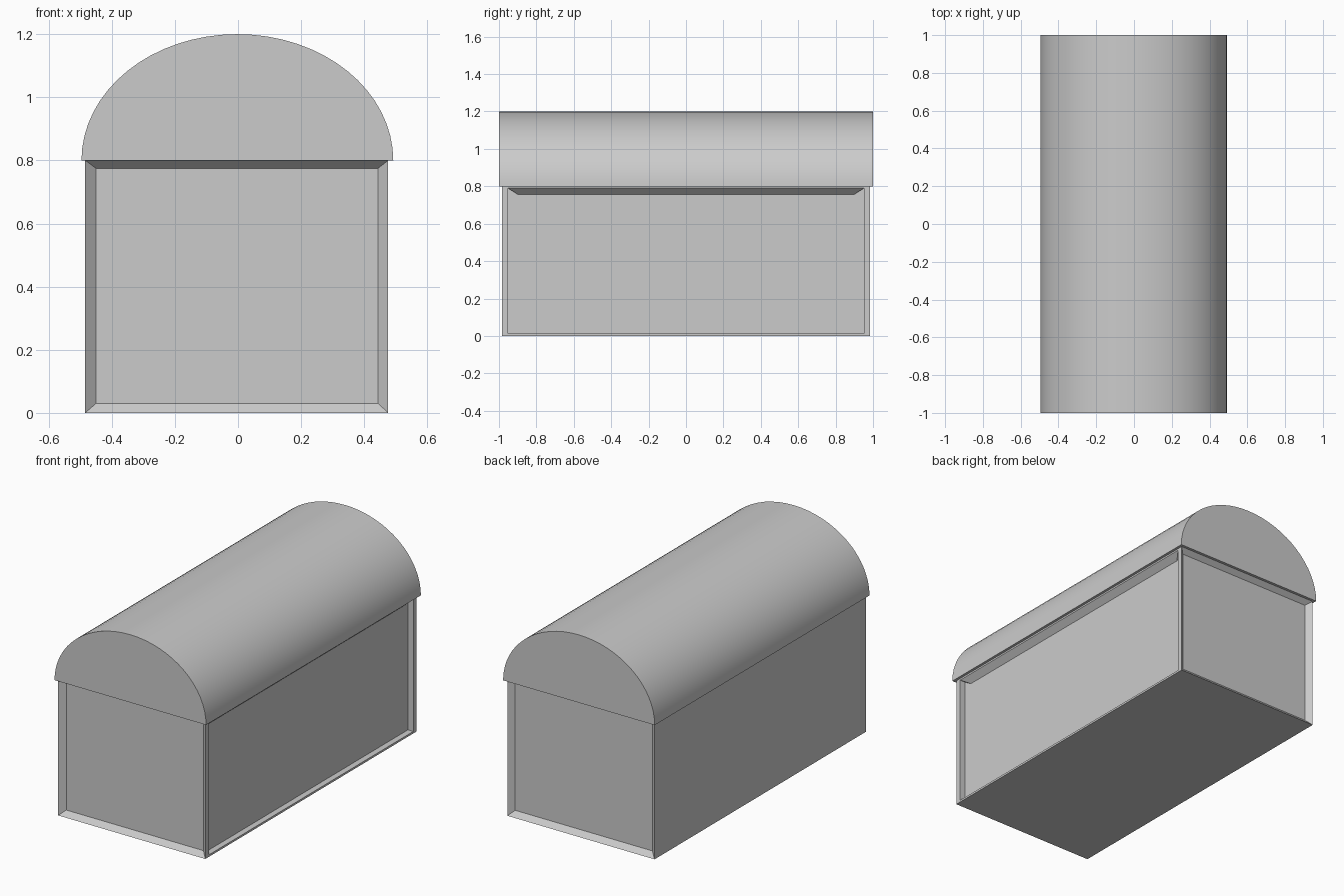
import bpy, bmesh, math
from mathutils import Vector

if "Cube" in bpy.data.objects:
    bpy.data.objects.remove(bpy.data.objects["Cube"])

X0, X1, YB, ZB = -0.484, 0.476, 0.984, 0.8   # body extents


def finish(name, bm, smooth=False):
    bmesh.ops.recalc_face_normals(bm, faces=bm.faces)
    mesh = bpy.data.meshes.new(name)
    bm.to_mesh(mesh)
    bm.free()
    ob = bpy.data.objects.new(name, mesh)
    bpy.context.collection.objects.link(ob)
    if smooth:
        bpy.ops.object.select_all(action='DESELECT')
        ob.select_set(True)
        bpy.context.view_layer.objects.active = ob
        bpy.ops.object.shade_smooth_by_angle(angle=math.radians(30))
    return ob


def inset_to(bm, face, xs, ys, zs):
    """Inset a face, then snap its corners to the given low/high limits."""
    mid = face.calc_center_median()
    bmesh.ops.inset_individual(bm, faces=[face], thickness=0.01)
    for v in face.verts:
        v.co = Vector([lim[c > m] for lim, c, m in zip((xs, ys, zs), v.co, mid)])


def side(bm, normal):
    return max(bm.faces, key=lambda f: f.normal.dot(Vector(normal)))


# Body: box with recessed front, back and right panels, plain left side
bm = bmesh.new()
bmesh.ops.create_cube(bm, size=1)
for v in bm.verts:
    v.co = (X1 if v.co.x > 0 else X0, YB if v.co.y > 0 else -YB, ZB if v.co.z > 0 else 0)
bm.normal_update()
front, back, right = (side(bm, n) for n in ((0, -1, 0), (0, 1, 0), (1, 0, 0)))
for face, y in ((front, -0.956), (back, 0.956)):
    inset_to(bm, face, (-0.45, 0.444), (y, y), (0.03, 0.775))
for x in (X1, 0.441):      # flat rim, then straight-in walls
    inset_to(bm, right, (x, x), (-0.952, 0.952), (0.012, 0.79))
finish("chest_body", bm)

# Sloped strip under the top of the right panel
bm = bmesh.new()
pts = [(x, s * y, z) for s in (-1, 1)
       for x, y, z in ((X1, 0.952, 0.79), (0.441, 0.952, 0.79), (0.441, 0.9, 0.757))]
v = [bm.verts.new(p) for p in pts]
for ids in ((0, 1, 2), (3, 5, 4), (0, 2, 5, 3), (0, 3, 4, 1), (1, 4, 5, 2)):
    bm.faces.new([v[i] for i in ids])
finish("right_top_strip", bm)

# Lid: half-ellipse profile extruded along y
bm = bmesh.new()
N = 32
arc = [bm.verts.new((-0.002 + 0.494 * math.cos(math.pi * i / N), -1,
                     0.8 + 0.4 * math.sin(math.pi * i / N))) for i in range(N + 1)]
cap = bm.faces.new(arc)
ext = bmesh.ops.extrude_face_region(bm, geom=[cap], use_keep_orig=True)
bmesh.ops.translate(bm, vec=(0, 2, 0),
                    verts=[g for g in ext["geom"] if isinstance(g, bmesh.types.BMVert)])
finish("chest_lid", bm, smooth=True)
